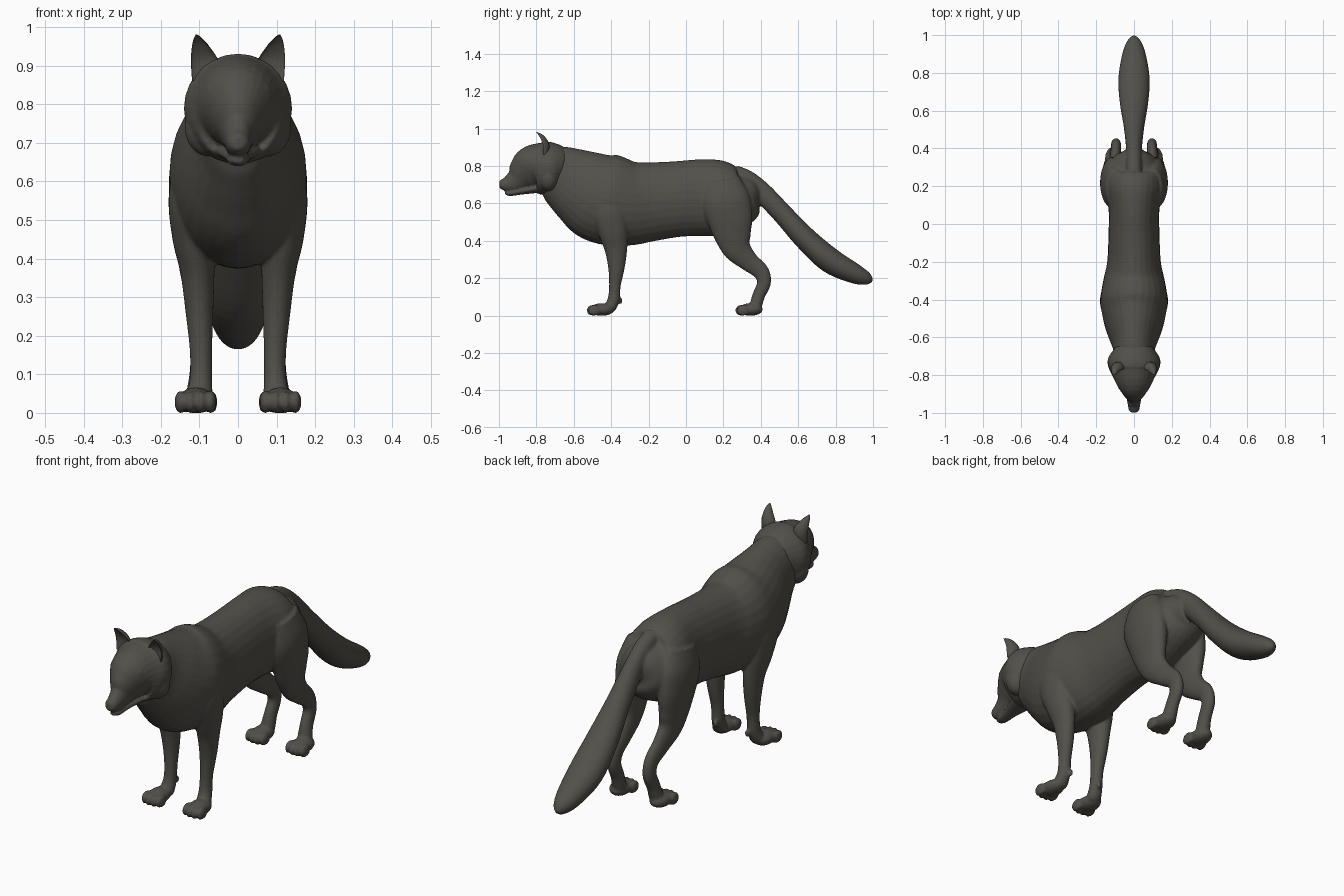
import bpy, bmesh, math
from mathutils import Vector, Matrix

if "Cube" in bpy.data.objects:
    bpy.data.objects.remove(bpy.data.objects["Cube"])

fur = bpy.data.materials.new("dark_grey_fur")
fur.use_nodes = True
colour = (0.085, 0.08, 0.068, 1)
fur.diffuse_color = colour
fur.node_tree.nodes["Principled BSDF"].inputs["Base Color"].default_value = colour
fur.node_tree.nodes["Principled BSDF"].inputs["Roughness"].default_value = 0.8


def spline(rows, steps=5):
    """Catmull-Rom interpolation of ring rows."""
    rows = [Vector(r) for r in rows]
    ext = [rows[0]] + rows + [rows[-1]]
    out = []
    for a, b, c, d in zip(ext, ext[1:], ext[2:], ext[3:]):
        for i in range(steps):
            t = i / steps
            out.append(b + (c - a) * t / 2 + (a * 2 - b * 5 + c * 4 - d) * t * t / 2
                       + (b * 3 - a - c * 3 + d) * t ** 3 / 2)
    return out + [rows[-1]]


def tube(bm, rows, side=1, hollow=1, n=28):
    """Closed loft; each row is x, y, z, half width, half depth."""
    rows = spline(rows)
    rings = []
    for i, r in enumerate(rows):
        a, b = rows[max(i - 1, 0)], rows[min(i + 1, len(rows) - 1)]
        tan = Vector((0, b[1] - a[1], b[2] - a[2])).normalized()
        nor = Vector((0, -tan.z, tan.y))
        ring = []
        for k in range(n):
            ang = 2 * math.pi * k / n
            s = math.sin(ang)
            s = s * hollow if s > 0 else s
            p = Vector((r[0] + r[3] * math.cos(ang), r[1], r[2])) + nor * r[4] * s
            p.x *= side
            ring.append(bm.verts.new(p))
        rings.append(ring)
    for a, b in zip(rings, rings[1:]):
        for k in range(n):
            bm.faces.new((a[k], a[(k + 1) % n], b[(k + 1) % n], b[k]))
    bm.faces.new(rings[0][::-1])
    bm.faces.new(rings[-1])


def ball(bm, centre, radii, side=1):
    m = Matrix.Translation((centre[0] * side, centre[1], centre[2])) @ Matrix.Diagonal((*radii, 1))
    bmesh.ops.create_uvsphere(bm, u_segments=20, v_segments=12, radius=1, matrix=m)


def finish(bm, name, voxel=0, smooth=0):
    """Turn the solids into one smooth skin."""
    bmesh.ops.recalc_face_normals(bm, faces=bm.faces)
    for v in bm.verts:
        v.co.z = max(v.co.z, 0)
    mesh = bpy.data.meshes.new(name)
    bm.to_mesh(mesh)
    bm.free()
    obj = bpy.data.objects.new(name, mesh)
    bpy.context.collection.objects.link(obj)
    mesh.materials.append(fur)
    bpy.ops.object.select_all(action='DESELECT')
    obj.select_set(True)
    bpy.context.view_layer.objects.active = obj
    if voxel:
        mod = obj.modifiers.new("skin", 'REMESH')
        mod.mode = 'VOXEL'
        mod.voxel_size = voxel
        bpy.ops.object.modifier_apply(modifier=mod.name)
        mod = obj.modifiers.new("soften", 'SMOOTH')
        mod.iterations = smooth
        bpy.ops.object.modifier_apply(modifier=mod.name)
    bpy.ops.object.shade_smooth_by_angle(angle=math.radians(60))
    return obj


# Torso and neck: y, top, bottom, half width
torso = [(-.76, .90, .68, .09), (-.70, .915, .62, .105), (-.64, .91, .56, .115),
         (-.56, .895, .48, .145), (-.48, .88, .405, .168), (-.40, .858, .374, .178),
         (-.30, .828, .374, .163), (-.20, .82, .395, .142), (-.05, .825, .42, .135),
         (.08, .835, .425, .135), (.20, .828, .43, .155), (.30, .79, .48, .14),
         (.36, .75, .57, .09), (.40, .70, .64, .03)]
body = bmesh.new()
tube(body, [(0, y, (t + b) / 2, w, (t - b) / 2) for y, t, b, w in torso])

# Tail
tube(body, [(0, .26, .765, .04, .04), (0, .33, .725, .042, .05), (0, .41, .655, .043, .055),
            (0, .52, .54, .055, .055), (0, .64, .41, .075, .062), (0, .77, .295, .083, .068),
            (0, .90, .225, .062, .054), (0, .97, .197, .035, .034), (0, .999, .19, .006, .008)])

# Legs and paws
front_leg = [(.11, -.42, .68, .05, .09), (.12, -.41, .56, .06, .10), (.115, -.39, .45, .055, .08),
             (.105, -.375, .36, .044, .062), (.100, -.372, .26, .036, .045),
             (.096, -.38, .16, .029, .031), (.096, -.386, .09, .029, .032),
             (.10, -.405, .04, .034, .03), (.10, -.41, .02, .025, .02)]
hind_leg = [(.10, .19, .72, .05, .10), (.112, .21, .62, .066, .13), (.115, .235, .52, .06, .122),
            (.112, .25, .43, .05, .10), (.108, .275, .355, .04, .076), (.10, .335, .29, .031, .054),
            (.095, .40, .235, .027, .044), (.095, .417, .175, .027, .037),
            (.097, .39, .11, .028, .034), (.10, .372, .05, .033, .032), (.10, .365, .02, .025, .02)]
for side in (-1, 1):
    tube(body, front_leg, side)
    tube(body, hind_leg, side)
    ball(body, (.085, -.352, .08), (.01, .014, .018), side)
    for x, y in ((.11, -.45), (.108, .345)):
        ball(body, (x, y, .032), (.046, .066, .034), side)
        for i in range(4):
            off = i - 1.5
            ball(body, (x + off * .026, y - .052 + abs(off) * .008, .028),
                 (.0155, .034, .03), side)
finish(body, "body_with_legs_and_tail", .0065, 4)

# Head: y, centre height, half width, half height
skull = [(-.998, .70, .012, .014), (-.985, .70, .027, .027), (-.95, .704, .034, .046),
         (-.91, .722, .043, .063), (-.87, .755, .070, .096), (-.82, .787, .105, .123),
         (-.76, .787, .135, .142), (-.715, .79, .138, .138), (-.67, .79, .112, .115),
         (-.61, .78, .06, .06)]
head = bmesh.new()
tube(head, [(0, y, z, w, h) for y, z, w, h in skull])
# Lower jaw and nose
tube(head, [(0, -.967, .656, .014, .008), (0, -.94, .654, .026, .015),
            (0, -.88, .665, .036, .018), (0, -.80, .68, .06, .025)])
ball(head, (0, -.982, .712), (.022, .017, .016))
for side in (-1, 1):
    # Cheek ruff, brow and eye
    ball(head, (.078, -.735, .74), (.06, .055, .075), side)
    ball(head, (.052, -.852, .835), (.034, .03, .02), side)
    ball(head, (.052, -.872, .806), (.011, .011, .008), side)
finish(head, "head", .005, 3)

# Ears, hollowed at the front
for side, name in ((-1, "right_ear"), (1, "left_ear")):
    ear = bmesh.new()
    tube(ear, [(.083, -.765, .86, .036, .032), (.086, -.765, .91, .036, .034),
               (.096, -.777, .945, .024, .025), (.103, -.79, .966, .013, .013),
               (.107, -.80, .979, .003, .003)], side, -.3)
    finish(ear, name)
